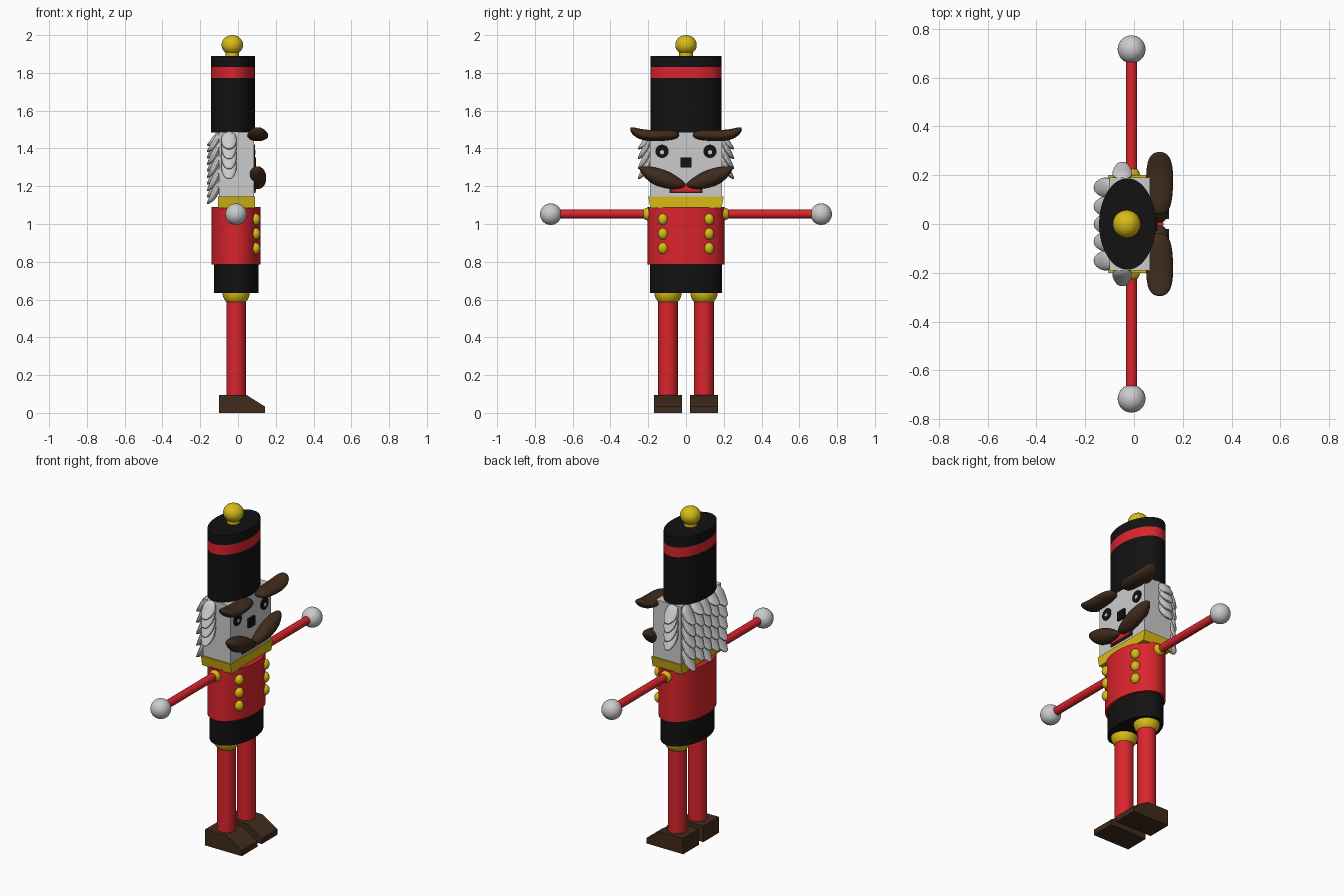
import bpy, bmesh
from math import sin, cos, pi, radians
from mathutils import Vector

if "Cube" in bpy.data.objects:
    bpy.data.objects.remove(bpy.data.objects["Cube"])


def mat(name, rgb):
    m = bpy.data.materials.new(name)
    m.diffuse_color = (*rgb, 1)
    m.use_nodes = True
    m.node_tree.nodes["Principled BSDF"].inputs["Base Color"].default_value = m.diffuse_color
    return m


RED = mat("red", (0.7, 0.018, 0.025))
GOLD = mat("gold", (0.68, 0.5, 0.008))
BLACK = mat("black", (0.006, 0.006, 0.006))
BROWN = mat("brown", (0.05, 0.024, 0.012))
WHITE = mat("white", (0.9, 0.9, 0.9))


def finish(name, m):
    o = bpy.context.object
    o.name = name
    if m:
        o.data.materials.append(m)
    return o


def cyl(name, c, rx, ry, h, m=None, rot=(0, 0, 0), n=48):
    bpy.ops.mesh.primitive_cylinder_add(vertices=n, radius=1, depth=1, location=c, rotation=rot)
    o = finish(name, m)
    o.scale = (rx, ry, h)
    return o


def ball(name, c, r, m=None):
    bpy.ops.mesh.primitive_uv_sphere_add(segments=32, ring_count=16, radius=1, location=c)
    o = finish(name, m)
    o.scale = r if isinstance(r, tuple) else (r, r, r)
    return o


def box(name, lo, hi, m=None):
    lo, hi = Vector(lo), Vector(hi)
    bpy.ops.mesh.primitive_cube_add(size=1, location=(lo + hi) / 2)
    o = finish(name, m)
    o.scale = hi - lo
    return o


def mesh_object(name, bm, m=None):
    bmesh.ops.recalc_face_normals(bm, faces=bm.faces)
    me = bpy.data.meshes.new(name)
    bm.to_mesh(me)
    bm.free()
    o = bpy.data.objects.new(name, me)
    bpy.context.collection.objects.link(o)
    if m:
        me.materials.append(m)
    return o


def loft(name, secs, m, loc, rot, levels):
    """Elliptical sections (x, z, in-plane radius, y radius) along a path in the local xz plane."""
    bm = bmesh.new()
    rings, n = [], 10
    for i, (x, z, rn, ry) in enumerate(secs):
        a, b = secs[max(i - 1, 0)], secs[min(i + 1, len(secs) - 1)]
        t = Vector((b[0] - a[0], b[1] - a[1])).normalized()
        rings.append([bm.verts.new((x - t.y * rn * cos(k * 2 * pi / n), ry * sin(k * 2 * pi / n),
                                    z + t.x * rn * cos(k * 2 * pi / n))) for k in range(n)])
    for r, s in zip(rings, rings[1:]):
        for k in range(n):
            bm.faces.new((r[k], r[(k + 1) % n], s[(k + 1) % n], s[k]))
    bm.faces.new(rings[0])
    bm.faces.new(rings[-1])
    o = mesh_object(name, bm, m)
    o.location, o.rotation_euler = loc, (0, 0, rot)
    o.modifiers.new("smooth", "SUBSURF").levels = levels
    o.modifiers[0].render_levels = levels
    return o


# Torso and hips
cyl("coat", (-0.01, 0, 0.938), 0.13, 0.203, 0.305, RED, n=64)
cyl("trousers", (-0.01, 0, 0.715), 0.118, 0.19, 0.16, BLACK, n=64)

# Collar, slightly narrower at the bottom
collar = box("collar", (-0.106, -0.2, 1.085), (0.09, 0.2, 1.145), GOLD)
for v in collar.data.vertices:
    if v.co.z < 0:
        v.co.y *= 0.94

# Head, nose and mouth
box("head", (-0.1, -0.19, 1.13), (0.084, 0.19, 1.488))
box("nose", (0.08, -0.028, 1.298), (0.096, 0.028, 1.353), BLACK)
box("jaw", (0.08, -0.088, 1.163), (0.092, 0.088, 1.215), BROWN)
box("mouth", (0.085, -0.072, 1.172), (0.096, 0.072, 1.215), RED)

# Hat
for name, lo, hi, m in (("hat_body", 1.485, 1.772, BLACK), ("hat_band", 1.772, 1.83, RED),
                        ("hat_top", 1.83, 1.889, BLACK)):
    cyl(name, (-0.027, 0, (lo + hi) / 2), 0.116, 0.187, hi - lo, m, n=64)
cyl("hat_knob_neck", (-0.03, 0, 1.9), 0.036, 0.036, 0.03, GOLD)
ball("hat_knob", (-0.03, 0, 1.948), (0.057, 0.057, 0.052), GOLD)

MOUSTACHE = [(0.003, 1.205, 0.012, 0.025), (0.05, 1.214, 0.036, 0.042), (0.11, 1.236, 0.05, 0.05),
             (0.17, 1.256, 0.048, 0.05), (0.22, 1.284, 0.028, 0.035), (0.248, 1.3, 0.006, 0.01)]
BROW = [(0.035, 1.473, 0.014, 0.025), (0.07, 1.472, 0.029, 0.05), (0.13, 1.469, 0.032, 0.058),
        (0.19, 1.467, 0.032, 0.06), (0.245, 1.475, 0.03, 0.056), (0.28, 1.495, 0.02, 0.042),
        (0.294, 1.51, 0.005, 0.015)]

for s, side in ((-1, "right"), (1, "left")):
    # Face details
    loft(side + "_moustache", MOUSTACHE, BROWN, (0.103, 0, 0), s * pi / 2, 2)
    loft(side + "_eyebrow", BROW, BROWN, (0.105, 0, 0), s * pi / 2, 2)
    turn = (0, pi / 2, 0)
    cyl(side + "_eye", (0.084, s * 0.127, 1.385), 0.035, 0.035, 0.012, BLACK, turn, 32)
    cyl(side + "_eye_glint", (0.086, s * 0.127, 1.38), 0.011, 0.011, 0.012, WHITE, turn, 24)

    # Coat buttons
    for z in (1.025, 0.948, 0.871):
        ball(side + "_button", (0.092, s * 0.122, z), (0.026, 0.027, 0.031), GOLD)

    # Arm
    ball(side + "_shoulder", (-0.01, s * 0.2, 1.053), 0.034, GOLD)
    cyl(side + "_arm", (-0.01, s * 0.44, 1.053), 0.023, 0.023, 0.52, RED, (pi / 2, 0, 0), 32)
    ball(side + "_hand", (-0.01, s * 0.716, 1.052), 0.057)

    # Leg
    y = s * 0.095
    ball(side + "_hip", (-0.01, y, 0.637), 0.072, GOLD)
    cyl(side + "_leg", (-0.01, y, 0.34), 0.052, 0.052, 0.52, RED)

    # Shoe: extruded wedge profile
    bm = bmesh.new()
    prof = [(-0.1, 0), (0.143, 0), (0.143, 0.033), (0.045, 0.095), (-0.1, 0.095)]
    f = bm.faces.new([bm.verts.new((x, y - 0.074, z)) for x, z in prof])
    ext = bmesh.ops.extrude_face_region(bm, geom=[f])
    bmesh.ops.translate(bm, vec=(0, 0.148, 0),
                        verts=[v for v in ext["geom"] if isinstance(v, bmesh.types.BMVert)])
    mesh_object(side + "_shoe", bm, BROWN)


# Hair: overlapping locks that flare outward at the tips
def lock(x, y, rot, tip):
    k = min(0.14, 1.488 - tip) / 0.14
    secs = [(-0.012, 0, 0.012, 0.025), (0.005, -0.035, 0.02, 0.042), (0.02, -0.08, 0.022, 0.046),
            (0.043, -0.118, 0.016, 0.036), (0.066, -0.14, 0.004, 0.014)]
    secs = [(a, b * k, c, d) for a, b, c, d in secs]
    loft("hair_lock", secs, None, (x, y, tip + 0.14 * k), rot, 1)


for i, y in enumerate((-0.15, -0.072, 0, 0.072, 0.15)):
    for r in range(5):
        lock(-0.1, y, pi, 1.105 + r * 0.069 + (i % 2) * 0.034)
for s in (-1, 1):
    for r in range(4):
        lock(-0.048, s * 0.19, s * pi / 2, 1.237 + r * 0.053)

# Smooth shading with sharp edges kept
bpy.ops.object.select_all(action="SELECT")
bpy.context.view_layer.objects.active = bpy.data.objects["head"]
bpy.ops.object.shade_smooth_by_angle(angle=radians(40))
for o in bpy.data.objects:
    if o.name.startswith("hair_lock") or o.name.endswith(("moustache", "eyebrow")):
        o.data.shade_smooth()
